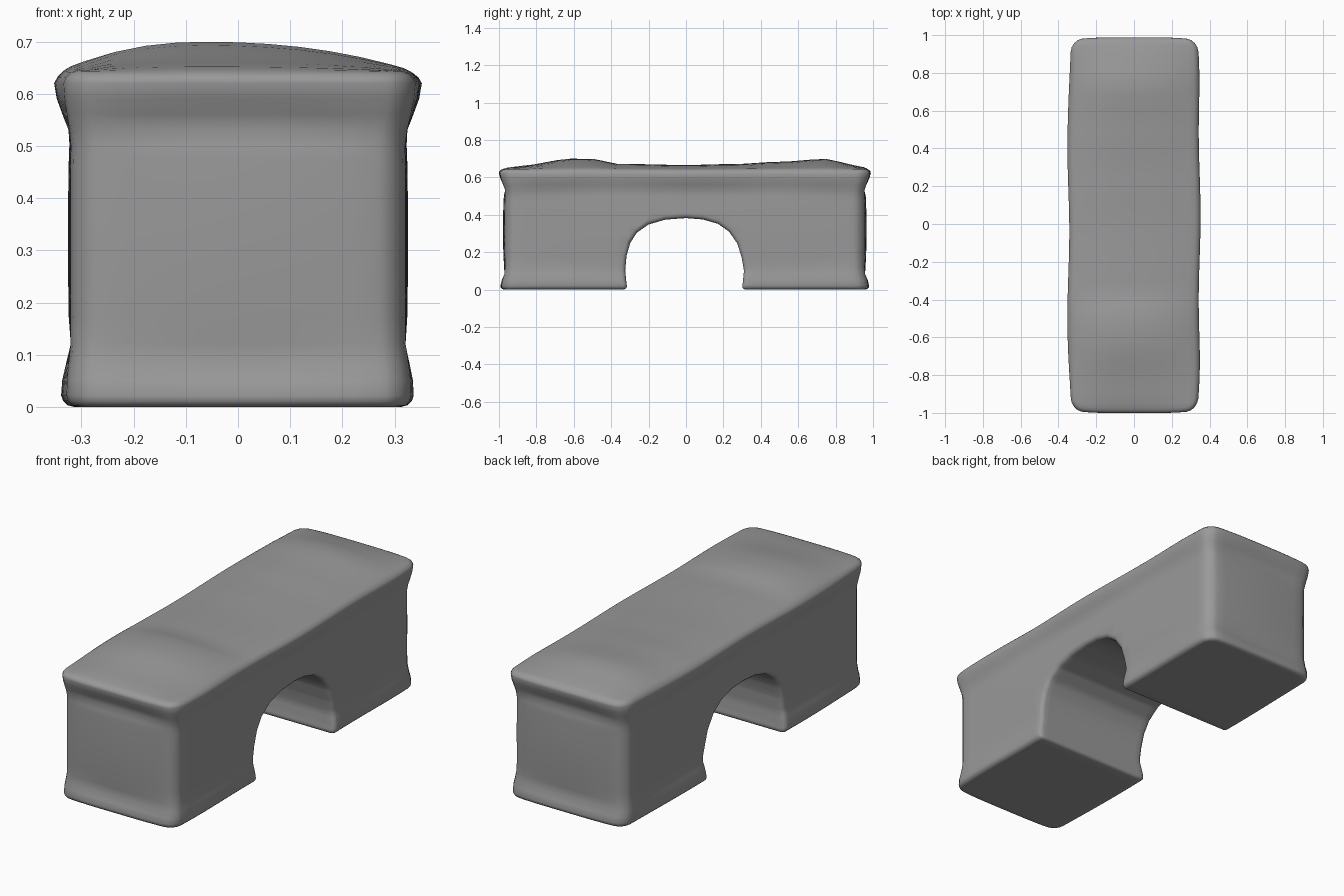
import bpy, bmesh, math
from mathutils import Vector

if "Cube" in bpy.data.objects:
    bpy.data.objects.remove(bpy.data.objects["Cube"])


def lerp_table(t, table):
    if t <= table[0][0]:
        return table[0][1]
    for (a, va), (b, vb) in zip(table, table[1:]):
        if t <= b:
            k = (t - a) / (b - a)
            k = k * k * (3 - 2 * k)
            return va + (vb - va) * k
    return table[-1][1]


# Side profile (y, z) of the bridge block with its arch
outline = [(-0.965, 0), (-0.312, 0), (-0.318, 0.03), (-0.325, 0.10), (-0.318, 0.18),
           (-0.298, 0.25), (-0.262, 0.305), (-0.20, 0.348), (-0.11, 0.374), (0, 0.382),
           (0.09, 0.375), (0.17, 0.352), (0.23, 0.31), (0.275, 0.245), (0.298, 0.17),
           (0.31, 0.10), (0.303, 0.03), (0.297, 0), (0.952, 0), (0.952, 0.642), (-0.965, 0.642)]
W = 0.32
bm = bmesh.new()
face = bm.faces.new([bm.verts.new((-W, y, z)) for y, z in outline])
ext = bmesh.ops.extrude_face_region(bm, geom=[face])
bmesh.ops.translate(bm, vec=(2 * W, 0, 0),
                    verts=[g for g in ext["geom"] if isinstance(g, bmesh.types.BMVert)])
bmesh.ops.recalc_face_normals(bm, faces=bm.faces[:])

# Soften vertical corners more than the other rims
corners = [e for e in bm.edges if all(abs(v.co.y) > 0.9 for v in e.verts)
           and abs(e.verts[0].co.z - e.verts[1].co.z) > 0.5]
bmesh.ops.bevel(bm, geom=corners, offset=0.06, segments=4, profile=0.5, affect='EDGES')
sharp = [e for e in bm.edges if e.calc_face_angle(0) > math.radians(50)]
bmesh.ops.bevel(bm, geom=sharp, offset=0.022, segments=3, profile=0.5, affect='EDGES')


# Slice into a dense surface so it can be sculpted
def slices(axis, values):
    for v in values:
        co, no = Vector((0, 0, 0)), Vector((0, 0, 0))
        co[axis], no[axis] = v, 1
        bmesh.ops.bisect_plane(bm, geom=bm.verts[:] + bm.edges[:] + bm.faces[:],
                               plane_co=co, plane_no=no, dist=1e-5)


slices(1, [-0.9213 + 0.0614 * i for i in range(31)])
slices(2, [0.051, 0.081, 0.121, 0.171, 0.231, 0.291, 0.343, 0.41, 0.471, 0.501, 0.531, 0.561, 0.591])
slices(0, [-0.273 + 0.0546 * i for i in range(11)])

# Worn shape: flared top and bottom rims, dished ends, lumpy top
flare_x = [(0.0, 0.018), (0.03, 0.020), (0.15, 0), (0.49, 0), (0.62, 0.033), (0.642, 0.026)]
flare_y = [(0.0, 0.030), (0.025, 0.028), (0.12, 0), (0.50, 0), (0.63, 0.038), (0.642, 0.034)]
top_lump = [(-0.97, 0), (-0.88, 0.018), (-0.60, 0.058), (-0.50, 0.056), (-0.36, 0.030),
            (0, 0.024), (0.25, 0.029), (0.50, 0.041), (0.73, 0.056), (0.88, 0.024), (0.96, 0)]
for v in bm.verts:
    x, y, z = v.co
    kx = min(abs(x) / W, 1)
    ky = max(0, min(1, (abs(y) - 0.6) / 0.35))
    corner = 1 - 0.5 * kx ** 4 * ky ** 2          # flare fades at the corners
    wave = 0.85 + 0.15 * math.sin(7 * y + 4 * x)   # hand-worn unevenness
    mid = max(0, math.sin(math.pi * min(1, z / 0.64)))
    dish = 0.014 * mid * ky * (1 - kx * kx)
    side_dish = 0.006 * mid * max(0, 1 - (y / 0.95) ** 4) * kx
    v.co.x += math.copysign(lerp_table(z, flare_x) * kx * corner * wave - side_dish, x)
    v.co.y += math.copysign(lerp_table(z, flare_y) * ky * corner - dish, y)
    if z > 0.6:
        across = max(0, 1 - abs((x + 0.06) / (0.26 if x < -0.06 else 0.38)) ** 2.2)
        v.co.z += lerp_table(y, top_lump) * across

mesh = bpy.data.meshes.new("arched_block")
bm.to_mesh(mesh)
bm.free()
block = bpy.data.objects.new("arched_block", mesh)
bpy.context.collection.objects.link(block)
for p in mesh.polygons:
    p.use_smooth = True

# Dark stone grey
stone = bpy.data.materials.new("dark_grey_stone")
stone.diffuse_color = (0.32, 0.32, 0.32, 1)
stone.use_nodes = True
stone.node_tree.nodes["Principled BSDF"].inputs["Base Color"].default_value = stone.diffuse_color
mesh.materials.append(stone)
